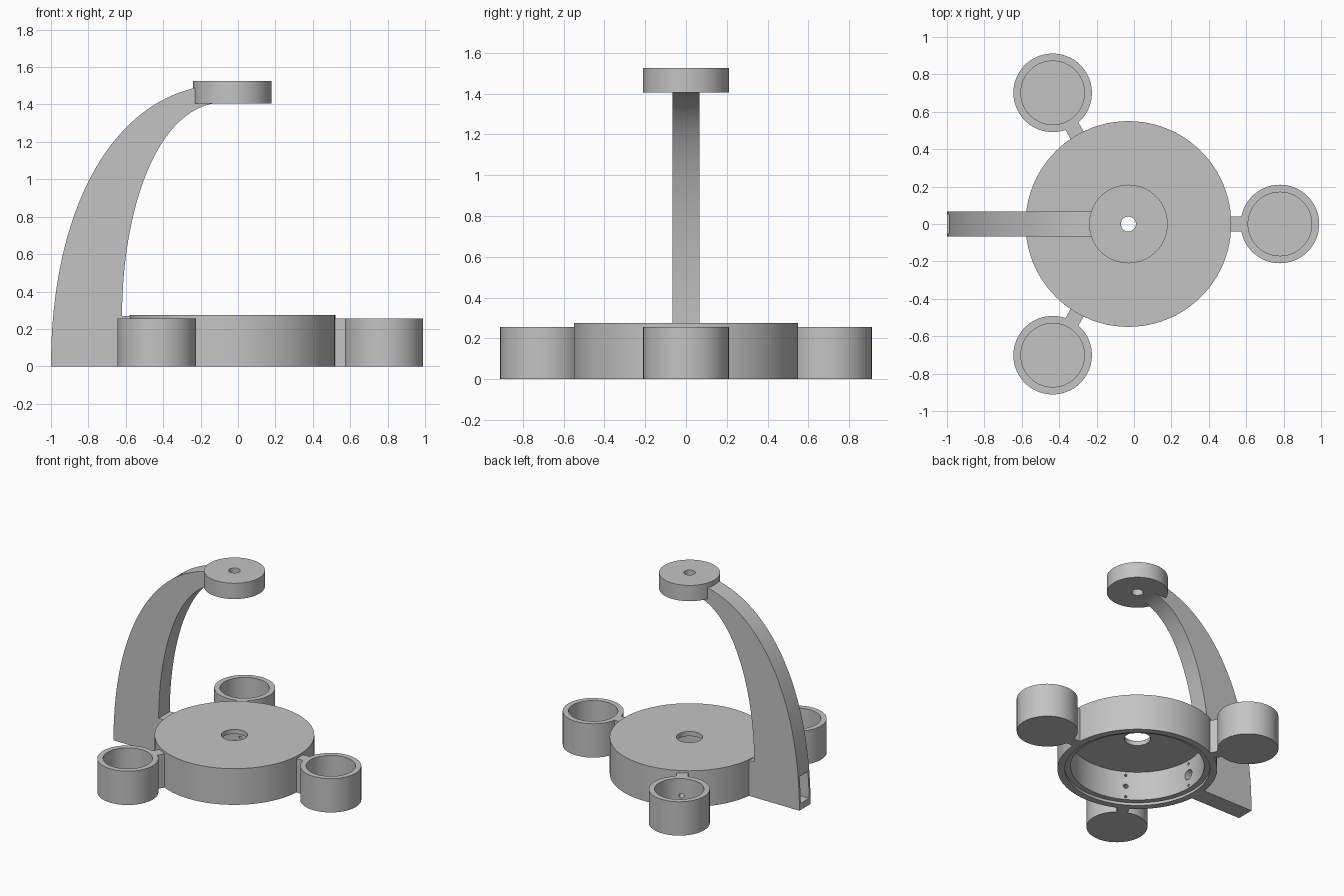
import bpy, bmesh, math
from mathutils import Matrix, Vector
from mathutils.geometry import interpolate_bezier

cube = bpy.data.objects.get("Cube")
if cube:
    bpy.data.objects.remove(cube, do_unlink=True)

grey = bpy.data.materials.new("matte_grey")
grey.use_nodes = True
GREY = (0.55, 0.55, 0.55, 1)
grey.diffuse_color = GREY
grey.node_tree.nodes["Principled BSDF"].inputs["Base Color"].default_value = GREY

CENTRE = Matrix.Translation((-0.03, 0, 0))
MID = 0.127                     # height of the cable holes
CUP_DISTANCE = 0.81


def finish(name, bm, matrix=None):
    bmesh.ops.remove_doubles(bm, verts=bm.verts, dist=1e-5)
    bmesh.ops.recalc_face_normals(bm, faces=bm.faces)
    if matrix:
        bm.transform(matrix)
    mesh = bpy.data.meshes.new(name)
    bm.to_mesh(mesh)
    bm.free()
    mesh.materials.append(grey)
    obj = bpy.data.objects.new(name, mesh)
    bpy.context.collection.objects.link(obj)
    return obj


def lathe(name, profile, matrix, closed=True, steps=96):
    bm = bmesh.new()
    verts = [bm.verts.new((r, 0, z)) for r, z in profile]
    edges = [bm.edges.new(pair) for pair in zip(verts, verts[1:])]
    if closed:
        edges.append(bm.edges.new((verts[-1], verts[0])))
    bmesh.ops.spin(bm, geom=verts + edges, axis=(0, 0, 1), cent=(0, 0, 0),
                   angle=math.tau, steps=steps, use_duplicate=False)
    return finish(name, bm, matrix)


def box(name, low, high, matrix=None):
    bm = bmesh.new()
    low, high = Vector(low), Vector(high)
    bmesh.ops.create_cube(bm, size=1, matrix=Matrix.Translation((low + high) / 2)
                          @ Matrix.Diagonal((*(high - low), 1)))
    return finish(name, bm, matrix)


def drill(start, end, radius, z, matrix):
    """Cylinder cutter lying along local x."""
    bm = bmesh.new()
    place = Matrix.Translation(((start + end) / 2, 0, z)) @ Matrix.Rotation(math.pi / 2, 4, "Y")
    bmesh.ops.create_cone(bm, cap_ends=True, segments=24, radius1=radius, radius2=radius,
                          depth=end - start, matrix=place)
    cutter = finish("cutter", bm, matrix)
    cutter.hide_render = True
    return cutter


def select(obj):
    bpy.ops.object.select_all(action="DESELECT")
    obj.select_set(True)
    bpy.context.view_layer.objects.active = obj


def cut(obj, cutter):
    mod = obj.modifiers.new("hole", "BOOLEAN")
    mod.operation = "DIFFERENCE"
    mod.solver = "EXACT"
    mod.object = cutter
    select(obj)
    bpy.ops.object.modifier_apply(modifier=mod.name)


# Hollow round base, open underneath with a stepped rim
base = lathe("base_housing", [(0.09, 0.275), (0.55, 0.275), (0.55, 0), (0.5, 0),
                              (0.5, 0.02), (0.46, 0.02), (0.46, 0.24), (0.09, 0.24)], CENTRE)
# Top ring
head = lathe("top_ring", [(0.04, 1.405), (0.21, 1.405), (0.21, 1.525), (0.04, 1.525)], CENTRE)
parts = [base, head]
cutters = []

# Three cups on short bridges, drilled through to the base
for i in range(3):
    turn = CENTRE @ Matrix.Rotation(i * math.tau / 3, 4, "Z")
    cup = lathe(f"cup_{i + 1}", [(0, 0), (0.21, 0), (0.21, 0.257), (0.17, 0.257),
                                 (0.17, 0.03), (0, 0.03)],
                turn @ Matrix.Translation((CUP_DISTANCE, 0, 0)), closed=False, steps=64)
    bridge = box(f"cup_bridge_{i + 1}", (0.535, -0.04, 0), (0.615, 0.04, 0.257), turn)
    hole = drill(0.4, 0.75, 0.018, MID, turn)
    for obj in (cup, bridge, base):
        cut(obj, hole)
    cutters.append(hole)
    parts += [cup, bridge]

# Curved stand: an arched side profile with thickness
outer = interpolate_bezier((-1, 0, 0), (-1, 0, 0.8), (-0.7, 0, 1.4), (-0.2, 0, 1.495), 40)
inner = interpolate_bezier((-0.1, 0, 1.41), (-0.45, 0, 1.38), (-0.62, 0, 0.8), (-0.62, 0, 0.27), 40)
outline = outer + [Vector((-0.1, 0, 1.5))] + inner + [Vector((-0.54, 0, 0.27)), Vector((-0.54, 0, 0))]
bm = bmesh.new()
side = bm.faces.new([bm.verts.new(p + Vector((0, -0.067, 0))) for p in outline])
swept = bmesh.ops.extrude_face_region(bm, geom=[side])["geom"]
bmesh.ops.translate(bm, verts=[g for g in swept if isinstance(g, bmesh.types.BMVert)],
                    vec=(0, 0.134, 0))
stand = finish("curved_stand", bm)
parts.append(stand)

# Socket in the back of the stand, with a cable hole into the base
socket = box("cutter", (-1.1, -0.05, 0.05), (-0.75, 0.05, 0.25))
socket.hide_render = True
cut(stand, socket)
back = CENTRE @ Matrix.Rotation(math.pi, 4, "Z")
cable = drill(0.4, 0.8, 0.038, MID, back)
for obj in (stand, base):
    cut(obj, cable)
cutters += [socket, cable]

# Small screw holes above and below each cable hole inside the base
for angle in (0, math.tau / 3, math.pi, 2 * math.tau / 3):
    for offset in (-0.085, 0.085):
        screw = drill(0.42, 0.52, 0.009, MID + offset,
                      CENTRE @ Matrix.Rotation(angle, 4, "Z"))
        cut(base, screw)
        cutters.append(screw)

for cutter in cutters:
    bpy.data.objects.remove(cutter, do_unlink=True)
for obj in parts:
    select(obj)
    bpy.ops.object.shade_smooth_by_angle(angle=math.radians(30))
